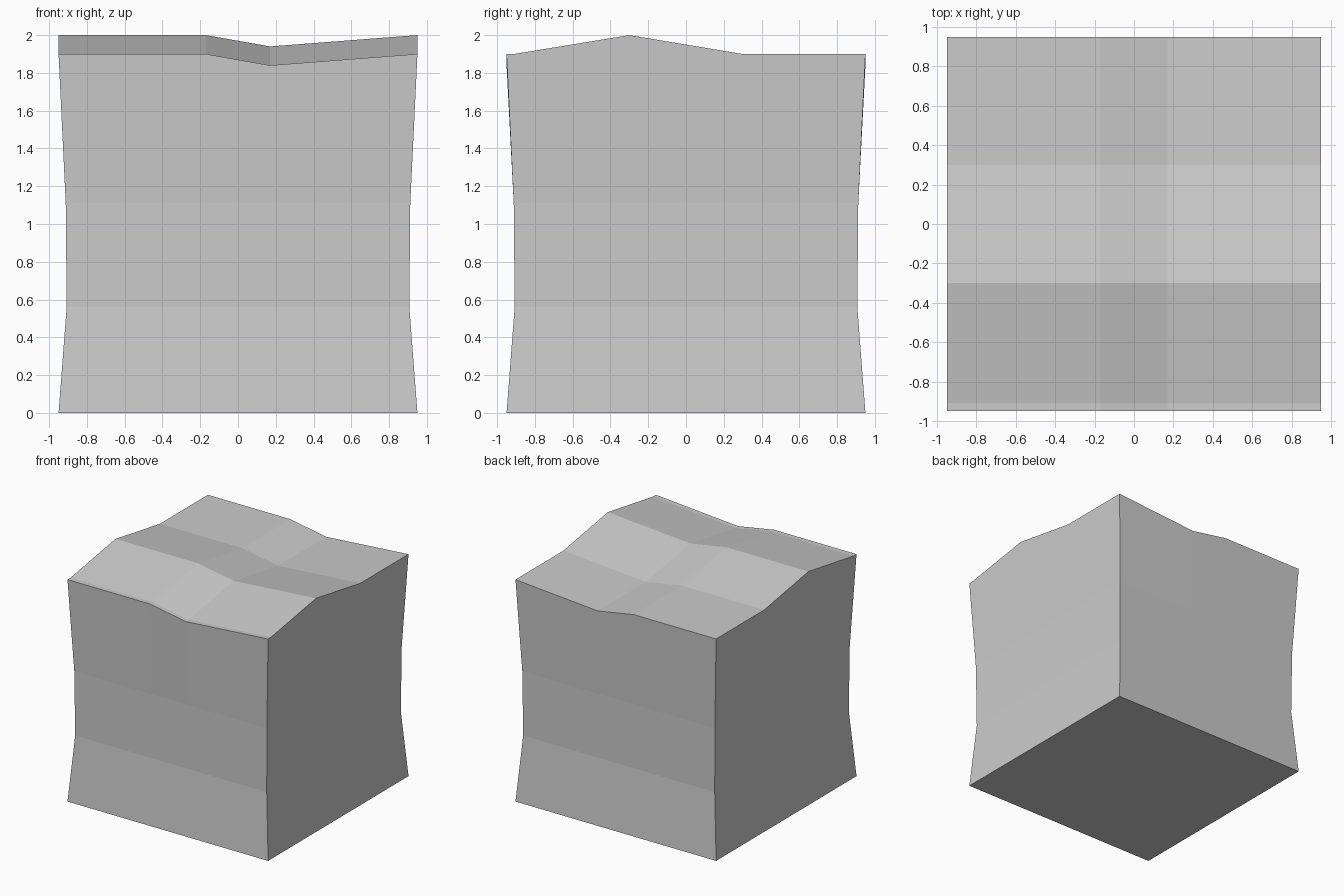
import bpy, bmesh

if "Cube" in bpy.data.objects:
    bpy.data.objects.remove(bpy.data.objects["Cube"])

HALF = 0.95
# Height profiles of the uneven top, and pinch of the sides by height
TOP_Y = [(-0.95, 1.90), (-0.91, 1.90), (-0.30, 2.00), (0.30, 1.90), (0.95, 1.90)]
DIP_X = [(-0.95, 0.0), (-0.17, 0.0), (0.17, -0.06), (0.95, 0.0)]
WAIST = [(0.0, 0.95), (0.56, 0.907), (1.11, 0.912), (1.9, 0.95)]


def lerp(points, t):
    for (a, va), (b, vb) in zip(points, points[1:]):
        if t <= b + 1e-4:
            return va + (vb - va) * (t - a) / (b - a)
    return points[-1][1]


# Plain block
bm = bmesh.new()
bmesh.ops.create_cube(bm, size=1)
for v in bm.verts:
    v.co = (v.co.x * 2 * HALF, v.co.y * 2 * HALF, (v.co.z + 0.5) * 1.9)

# Cut edge loops at every profile break
for axis, points in enumerate((DIP_X, TOP_Y, WAIST)):
    for t, _ in points[1:-1]:
        co, no = [0, 0, 0], [0, 0, 0]
        co[axis], no[axis] = t, 1
        bmesh.ops.bisect_plane(bm, geom=bm.verts[:] + bm.edges[:] + bm.faces[:],
                               plane_co=co, plane_no=no)

# Shape the top surface and the pinched waist
for v in bm.verts:
    x, y, z = v.co
    s = lerp(WAIST, z) / HALF
    if z > 1.8:
        z = lerp(TOP_Y, y) + lerp(DIP_X, x)
    v.co = (x * s, y * s, z)

bmesh.ops.recalc_face_normals(bm, faces=bm.faces[:])
mesh = bpy.data.meshes.new("rock_block")
bm.to_mesh(mesh)
bm.free()
block = bpy.data.objects.new("rock_block", mesh)
bpy.context.collection.objects.link(block)
